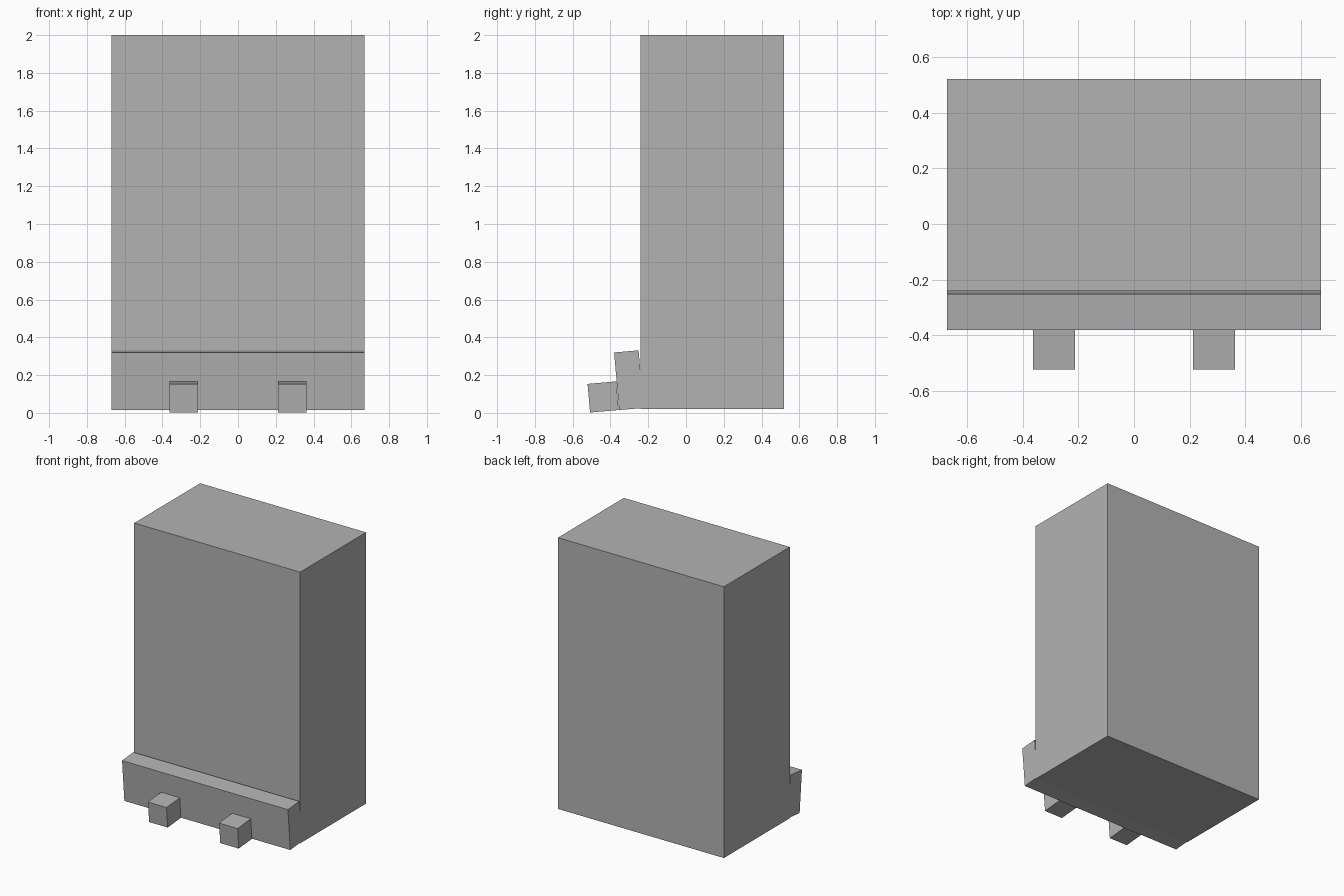
import bpy
import math
from mathutils import Matrix, Vector

cube = bpy.data.objects.get("Cube")
if cube:
    bpy.data.objects.remove(cube, do_unlink=True)

grey = bpy.data.materials.new("plain grey")
grey.use_nodes = True
colour = (0.45, 0.45, 0.45, 1)
grey.diffuse_color = colour
grey.node_tree.nodes["Principled BSDF"].inputs["Base Color"].default_value = colour

TILT = Matrix.Rotation(math.radians(-5), 4, "X")


def box(name, size, corner, tilt=Matrix()):
    """Box placed by the middle of its lower front edge, tilted about that edge."""
    bpy.ops.mesh.primitive_cube_add(size=1)
    ob = bpy.context.object
    ob.name = ob.data.name = name
    size = Vector(size)
    ob.data.transform(Matrix.Translation(corner) @ tilt
                      @ Matrix.Translation((0, size.y / 2, size.z / 2))
                      @ Matrix.Diagonal(size.to_4d()))
    ob.data.materials.append(grey)
    return ob


# Main upright block
box("body", (1.34, 0.76, 1.98), (0, -0.24, 0.02))

# Full-width ledge, leaning forward, sunk slightly into the body
tilt = TILT.inverted()
box("ledge", (1.34, 0.13, 0.306), (0, -0.354, 0.015), tilt)

# Pair of small blocks on the front of the ledge
for side, x in (("left", 0.287), ("right", -0.287)):
    box(side + "_foot", (0.15, 0.152, 0.152), (x, -0.508, 0.002), tilt)
